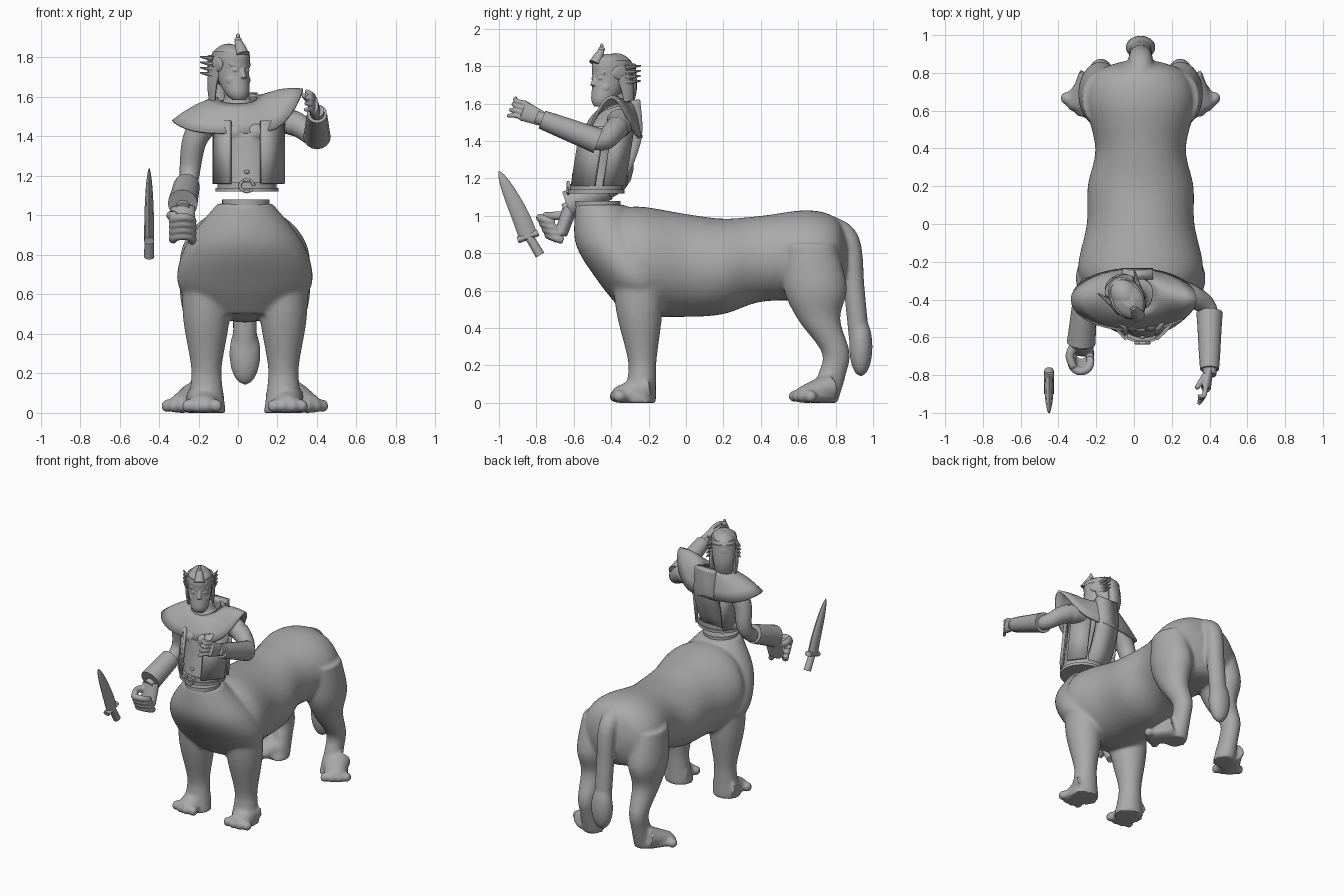
import bpy, bmesh
from math import sin, cos, pi, radians
from mathutils import Vector, Matrix

default_cube = bpy.data.objects.get("Cube")
if default_cube:
    bpy.data.objects.remove(default_cube)

SHADE = 0.4
grey = bpy.data.materials.new("stone grey")
grey.use_nodes = True
grey.diffuse_color = (SHADE, SHADE, SHADE, 1)
grey.node_tree.nodes["Principled BSDF"].inputs["Base Color"].default_value = grey.diffuse_color
MID = .035  # symmetry plane of the animal body
X_AXIS, Y_AXIS, Z_AXIS = Vector((1, 0, 0)), Vector((0, 1, 0)), Vector((0, 0, 1))
made = []


def add_object(name, bm):
    bmesh.ops.recalc_face_normals(bm, faces=bm.faces)
    mesh = bpy.data.meshes.new(name)
    bm.to_mesh(mesh)
    bm.free()
    mesh.materials.append(grey)
    ob = bpy.data.objects.new(name, mesh)
    bpy.context.scene.collection.objects.link(ob)
    made.append(ob)
    return ob


def smooth_curve(points, steps=6):
    """Smooth interpolation through points of any dimension."""
    points = [Vector(p) for p in points]
    padded = [points[0], *points, points[-1]]
    result = []
    for before, start, end, after in zip(padded, padded[1:], padded[2:], padded[3:]):
        pull, push = (end - before) / 2, (after - start) / 2
        for step in range(steps):
            t = step / steps
            gap = end - start
            result.append(start + t * pull + t * t * (3 * gap - 2 * pull - push) + t ** 3 * (pull + push - 2 * gap))
    return result + [points[-1]]


def sheet(name, rows, closed=False, caps=False, thick=0):
    """Quad surface through rows of points."""
    bm = bmesh.new()
    grid = [[bm.verts.new(p) for p in row] for row in rows]
    count = len(grid[0])
    for row, following in zip(grid, grid[1:]):
        for i in range(count if closed else count - 1):
            j = (i + 1) % count
            bm.faces.new((row[i], row[j], following[j], following[i]))
    if caps:
        bm.faces.new(grid[0])
        bm.faces.new(grid[-1])
    ob = add_object(name, bm)
    if thick:
        solid = ob.modifiers.new("thickness", "SOLIDIFY")
        solid.thickness, solid.offset = thick, 0
    return ob


def oval(centre, across, along, sides=40):
    angles = [2 * pi * k / sides for k in range(sides)]
    return [centre + across * cos(a) + along * sin(a) for a in angles]


def stack(name, rings, x, x_end=None, upright=False, steps=6):
    """Ovals of (position, offset, half width, half depth), level along z or upright along y."""
    rows = []
    rings = smooth_curve(rings, steps)
    for i, (place, offset, width, depth) in enumerate(rings):
        shift = 0 if x_end is None else (x_end - x) * i / (len(rings) - 1)
        centre = (x + shift, place, offset) if upright else (x + shift, offset, place)
        rows.append(oval(Vector(centre), X_AXIS * width, (Z_AXIS if upright else Y_AXIS) * depth))
    return sheet(name, rows, closed=True, caps=True)


def tube(name, path, start, end, flat=1, ease=1, sides=16):
    """Tapered tube; flat widens it sideways, ease delays the taper."""
    path = smooth_curve(path)
    last = len(path) - 1
    rows = []
    for i, point in enumerate(path):
        direction = (path[min(i + 1, last)] - path[max(i - 1, 0)]).normalized()
        guide = Y_AXIS if abs(direction.x) > .9 else X_AXIS
        across = (guide - direction * direction.dot(guide)).normalized()
        radius = start + (end - start) * (i / last) ** ease
        rows.append(oval(point, across * radius * flat, direction.cross(across) * radius, sides))
    return sheet(name, rows, closed=True, caps=True)


def ball(name, centre, size):
    bm = bmesh.new()
    place = Matrix.Translation(centre) @ Matrix.Diagonal((*size, 1))
    bmesh.ops.create_uvsphere(bm, u_segments=20, v_segments=12, radius=1, matrix=place)
    return add_object(name, bm)


def fuse(name, parts, voxel, rounds):
    """Melt overlapping parts into one smooth skin."""
    bm = bmesh.new()
    for part in parts:
        bm.from_mesh(part.data)
        made.remove(part)
        bpy.data.objects.remove(part)
    ob = add_object(name, bm)
    remesh = ob.modifiers.new("skin", "REMESH")
    remesh.mode, remesh.voxel_size = "VOXEL", voxel
    soften = ob.modifiers.new("soften", "SMOOTH")
    soften.iterations = rounds
    graph = bpy.context.evaluated_depsgraph_get()
    mesh = bpy.data.meshes.new_from_object(ob.evaluated_get(graph))
    ob.modifiers.clear()
    ob.data = mesh
    if not mesh.materials:
        mesh.materials.append(grey)


def foot(side, x, y, splay):
    """Sloping paw pointing forward and turned outward, with four toes."""
    forward = Vector((side * sin(splay), -cos(splay), 0))
    sideways = Vector((forward.y, -forward.x, 0))
    heel = Vector((MID + side * x, y, .08))
    tip = heel + forward * .18 - Z_AXIS * .04
    parts = [tube("paw", [heel, tip], .08, .04, flat=1.3),
             tube("sole", [heel - Z_AXIS * .045, tip], .035, .04, flat=2.2)]
    for k in (-1.5, -.5, .5, 1.5):
        toe = tip + sideways * .05 * k - forward * .01 * abs(k) - Z_AXIS * .005
        parts.append(ball("toe", toe, (.03, .035, .034)))
    return parts


# Big cat body: barrel, upright chest and tail
body = [
    stack("barrel", [(-.4, .8, .23, .23), (-.25, .76, .33, .29), (0, .735, .285, .275), (.2, .73, .28, .255),
                     (.4, .77, .24, .23), (.65, .79, .29, .24), (.8, .78, .24, .21), (.86, .78, .1, .1)],
          MID, upright=True),
    stack("chest", [(1.06, -.46, .14, .13), (.85, -.36, .3, .23), (.65, -.27, .34, .2), (.5, -.23, .22, .12)], MID),
    tube("tail", [(MID, .75, .95), (MID, .87, .87), (MID, .9, .6), (MID, .93, .3)], .06, .055, flat=1.1),
    ball("tail_tuft", (MID, .935, .3), (.08, .063, .16))]

# Legs and feet on both sides
for side in (-1, 1):
    body.append(stack("hind_leg", [(.85, .66, .1, .14), (.62, .69, .12, .17), (.45, .71, .09, .115),
                                   (.27, .8, .065, .075), (.15, .78, .06, .075), (0, .73, .07, .08)], MID + side * .21))
    body.append(stack("front_leg", [(.78, -.26, .12, .14), (.5, -.25, .12, .125), (.25, -.235, .08, .08),
                                    (.15, -.235, .08, .075), (0, -.25, .1, .09)], MID + side * .195))
    body += foot(side, .24, .76, .6) + foot(side, .2, -.2, .1)
fuse("cat_body", body, .011, 10)
stack("body_collar", [(1.05, -.47, .12, .12), (1.08, -.47, .12, .12)], .04, steps=1)

# Human torso, leaning slightly to its right
bust = [ball("breast", (x, -.52, 1.42), (.055, .05, .05)) for x in (-.01, .09)]
trunk = stack("trunk", [(1.13, -.48, .14, .13), (1.3, -.46, .14, .12), (1.42, -.42, .165, .14), (1.5, -.39, .18, .12),
                        (1.57, -.38, .08, .07), (1.63, -.39, .06, .06)], .055, -.015)
fuse("torso", [trunk, *bust], .009, 4)

# Belt with a ring buckle and a navel stud
WAIST = .045
stack("belt", [(1.13, -.48, .15, .14), (1.17, -.48, .15, .14)], WAIST, steps=1)
stack("belt_rim", [(1.12, -.48, .16, .15), (1.14, -.48, .16, .15)], WAIST, steps=1)
tube("buckle", oval(Vector((WAIST, -.63, 1.15)), X_AXIS * .035, Z_AXIS * .03, 9), .008, .008)
ball("navel_stud", (WAIST, -.6, 1.22), (.014, .01, .01))

# Wide shoulder mantle with pointed tips, the left one raised
rows = []
for t in (0, .25, .5, .75, 1):
    row = []
    for k in range(40):
        c, s = cos(pi * k / 20), sin(pi * k / 20)
        collar = Vector((.1 * c, .1 * s - .37, 1.59 + .03 * s))
        tip_lift = (.22 if c > 0 else .06) * c ** 4
        rim = Vector((.33 * c, .16 * s - .4, 1.415 + tip_lift))
        row.append(collar.lerp(rim, t) + Z_AXIS * .02 * sin(pi * t))
    rows.append(row)
sheet("mantle", rows, closed=True, thick=.016)

# Hanging vest panels, from their two top corners
corners = {"left_front_panel": ((.12, -.56), (.23, -.44)), "right_front_panel": ((-.04, -.56), (-.12, -.47)),
           "left_back_panel": ((.22, -.39), (.14, -.28)), "right_back_panel": ((-.12, -.36), (-.08, -.27))}
for name, pair in corners.items():
    sheet(name, [[(x, y, 1.48) for x, y in pair], [(x, y - .05, 1.16) for x, y in pair]], thick=.02)
spine = smooth_curve([(-.27, 1.62), (-.26, 1.43), (-.32, 1.25), (-.37, 1.18)])
sheet("back_tabard", [[(x, y, z) for x in (-.06, .1)] for y, z in spine], thick=.05)

# Left arm reaching forward with an open hand
tube("left_arm", [(.17, -.35, 1.5), (.3, -.38, 1.46), (.4, -.48, 1.4), (.4, -.8, 1.53)], .075, .035)
tube("left_cuff", [(.4, -.47, 1.4), (.4, -.77, 1.515)], .07, .05)
hand = [tube("palm", [(.4, -.77, 1.52), (.38, -.87, 1.56)], .04, .055, flat=.5)]
for k in range(4):
    knuckle = Vector((.38, -.86, 1.52 + .027 * k))
    bend = knuckle + Vector((-.01, -.05, .015))
    hand.append(tube("finger", [knuckle, bend, bend + Vector((-.03, .015 * k - .045, .005 * k))], .015, .01))
hand.append(tube("thumb", [(.38, -.8, 1.56), (.33, -.87, 1.61)], .02, .012))
fuse("left_hand", hand, .005, 2)

# Right arm hanging with an empty gripping hand
tube("right_arm", [(-.14, -.36, 1.5), (-.22, -.35, 1.38), (-.25, -.36, 1.18), (-.28, -.65, 1.03)], .075, .036)
tube("right_cuff", [(-.26, -.42, 1.15), (-.28, -.63, 1.06)], .066, .076)
grip = [tube("palm", [(-.28, -.62, 1.04), (-.27, -.67, .9)], .04, .035, flat=1.6)]
for k in range(4):
    centre = Vector((-.28, -.73 + .015 * k, .97 - .031 * k))
    loop = oval(centre, X_AXIS * .05, Y_AXIS * .05 - Z_AXIS * .02, 12)
    grip.append(tube("finger", loop[6:] + loop[:2], .023, .02))
grip.append(tube("thumb", [(-.32, -.65, 1), (-.34, -.7, 1), (-.32, -.76, 1)], .026, .02))
fuse("right_hand", grip, .006, 2)

# Curved knife floating near the hand
KNIFE = -.45
tube("knife_blade", [(KNIFE, -.84, .88), (KNIFE, -.89, 1.01), (KNIFE, -1, 1.24)], .05, .003, flat=.5, ease=4, sides=8)
tube("knife_guard", [(KNIFE, -.9, .87), (KNIFE, -.79, .91)], .018, .018, flat=1.4)
tube("knife_handle", [(KNIFE, -.84, .89), (KNIFE, -.78, .79)], .023, .026)

# Head in its own frame, facing -y
first = len(made)
face = [stack("skull", [(-.14, -.065, .035, .03), (-.1, -.045, .062, .065), (0, 0, .08, .1),
                        (.1, 0, .08, .1), (.14, 0, .03, .04)], 0),
        tube("nose", [(0, -.09, .03), (0, -.11, -.03)], .01, .016),
        ball("lips", (0, -.09, -.075), (.025, .014, .014))]
for side in (-1, 1):
    face.append(tube("brow", [(side * .01, -.095, .03), (side * .06, -.07, .04)], .01, .008))
    face.append(ball("eye", (side * .034, -.086, .01), (.017, .01, .008)))
    face.append(ball("cheek", (side * .04, -.055, -.04), (.03, .03, .03)))
    # Side locks and swept ear ornaments
    tube("hair_lock", [(side * .075, .04, .03), (side * .08, .06, -.06), (side * .075, .07, -.14)], .05, .025, flat=.5)
    ball("ear_plate", (side * .083, .02, .04), (.012, .06, .04))
    for k in range(4):
        root = Vector((side * .085, .04, .027 * k - .015))
        tube("ear_spike", [root, root + Vector((side * .03, .08, .012))], .016, .003, sides=8)
fuse("face", face, .0045, 3)
ball("hair_cap", (0, .035, .035), (.09, .112, .11))
tube("back_hair", [(0, .09, .08), (0, .11, -.05), (0, .09, -.15)], .05, .03, flat=1.7)
stack("diadem", [(.075, .01, .088, .115), (.105, .01, .085, .11)], 0, steps=1)
tube("diadem_peak", [(0, -.1, .09), (0, -.075, .13), (0, -.055, .16)], .03, .015, flat=1.2)
ball("diadem_jewel", (0, -.055, .165), (.018, .018, .014))
ball("diadem_tip", (0, -.055, .18), (.01, .01, .017))
turn = Matrix.Translation((-.03, -.405, 1.725)) @ Matrix.Rotation(radians(33), 4, "Z")
for ob in made[first:]:
    ob.data.transform(turn)

# Smooth shading with crisp edges kept
bpy.ops.object.select_all(action="DESELECT")
for ob in made:
    ob.select_set(True)
bpy.context.view_layer.objects.active = made[0]
bpy.ops.object.shade_smooth_by_angle(angle=radians(40))
